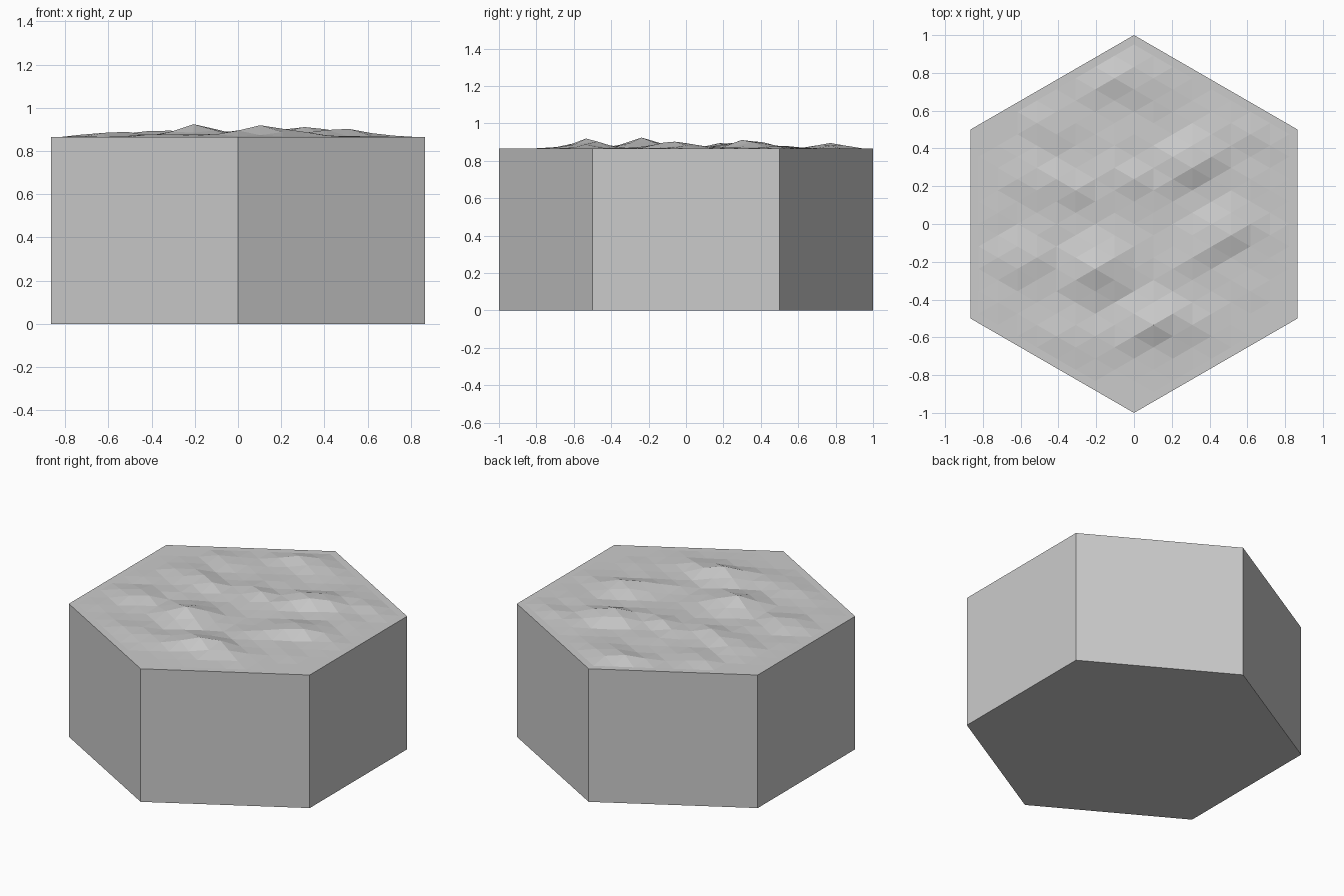
import bpy, bmesh, math
from mathutils import Vector

cube = bpy.data.objects.get("Cube")
if cube:
    bpy.data.objects.remove(cube, do_unlink=True)

HEIGHT = 0.865
RINGS = 8          # rings of triangles inside the flat rim
RIM = 0.95         # where the flat rim begins

grey = bpy.data.materials.new("light_grey")
grey.use_nodes = True
colour = (0.6, 0.6, 0.6, 1)
grey.diffuse_color = colour
grey.node_tree.nodes["Principled BSDF"].inputs["Base Color"].default_value = colour


def finish(bm, name):
    mesh = bpy.data.meshes.new(name)
    bm.to_mesh(mesh)
    bm.free()
    mesh.materials.append(grey)
    obj = bpy.data.objects.new(name, mesh)
    bpy.context.collection.objects.link(obj)
    return obj


corners = [Vector((math.cos(a), math.sin(a), 0))
           for a in (math.radians(30 + 60 * i) for i in range(6))]

# Hexagonal block, open at the top where the ground sits
bm = bmesh.new()
low = [bm.verts.new(c) for c in corners]
high = [bm.verts.new(c + Vector((0, 0, HEIGHT))) for c in corners]
bm.faces.new(low[::-1])
for i in range(6):
    j = (i + 1) % 6
    bm.faces.new((low[i], low[j], high[j], high[i]))
finish(bm, "hexagon_block")

# Mounds: x, y, height, half length, half width, tilt in degrees
MOUNDS = [
    (-0.19, -0.23, 0.060, 0.16, 0.11, -10),
    (0.12, -0.53, 0.055, 0.20, 0.10, 10),
    (0.31, 0.34, 0.048, 0.20, 0.11, 25),
    (0.46, -0.06, 0.042, 0.20, 0.10, 30),
    (-0.02, 0.24, 0.036, 0.12, 0.08, -25),
    (-0.42, 0.20, 0.036, 0.20, 0.08, -15),
    (-0.04, 0.78, 0.032, 0.18, 0.10, 10),
    (-0.58, -0.17, 0.027, 0.16, 0.09, -15),
    (-0.28, -0.60, 0.022, 0.14, 0.08, -20),
    (0.66, 0.50, 0.018, 0.12, 0.08, 30),
    (-0.48, 0.52, 0.015, 0.14, 0.08, -20),
]


def ground_height(p):
    total = 0
    for x, y, h, length, width, tilt in MOUNDS:
        a = math.radians(tilt)
        dx, dy = p.x - x, p.y - y
        u = (dx * math.cos(a) + dy * math.sin(a)) / length
        v = (dy * math.cos(a) - dx * math.sin(a)) / width
        total = max(total, h * math.exp(-u * u - v * v))
    ripple = 0.006 * math.sin(11 * p.x + 5 * p.y) * math.sin(17 * p.y - 4 * p.x)
    return max(0, total + ripple)


# Uneven ground as concentric rings of flat triangles
bm = bmesh.new()
rings = []
for k in range(RINGS + 2):
    radius = 1 if k > RINGS else RIM * k / RINGS
    ring = []
    for s in range(6 if k else 1):
        for i in range(max(k, 1)):
            p = corners[s].lerp(corners[(s + 1) % 6], i / max(k, 1)) * radius
            p.z = HEIGHT + (ground_height(p) if k < RINGS else 0)
            ring.append(bm.verts.new(p))
    rings.append(ring)

for k in range(1, RINGS + 2):
    outer, inner = rings[k], rings[k - 1]
    for s in range(6):
        for i in range(k):
            a = outer[s * k + i]
            b = outer[(s * k + i + 1) % len(outer)]
            c = inner[(s * (k - 1) + i) % len(inner)]
            bm.faces.new((a, b, c))
            if i < k - 1:
                d = inner[(s * (k - 1) + i + 1) % len(inner)]
                bm.faces.new((c, b, d))
bm.normal_update()
finish(bm, "uneven_ground")
